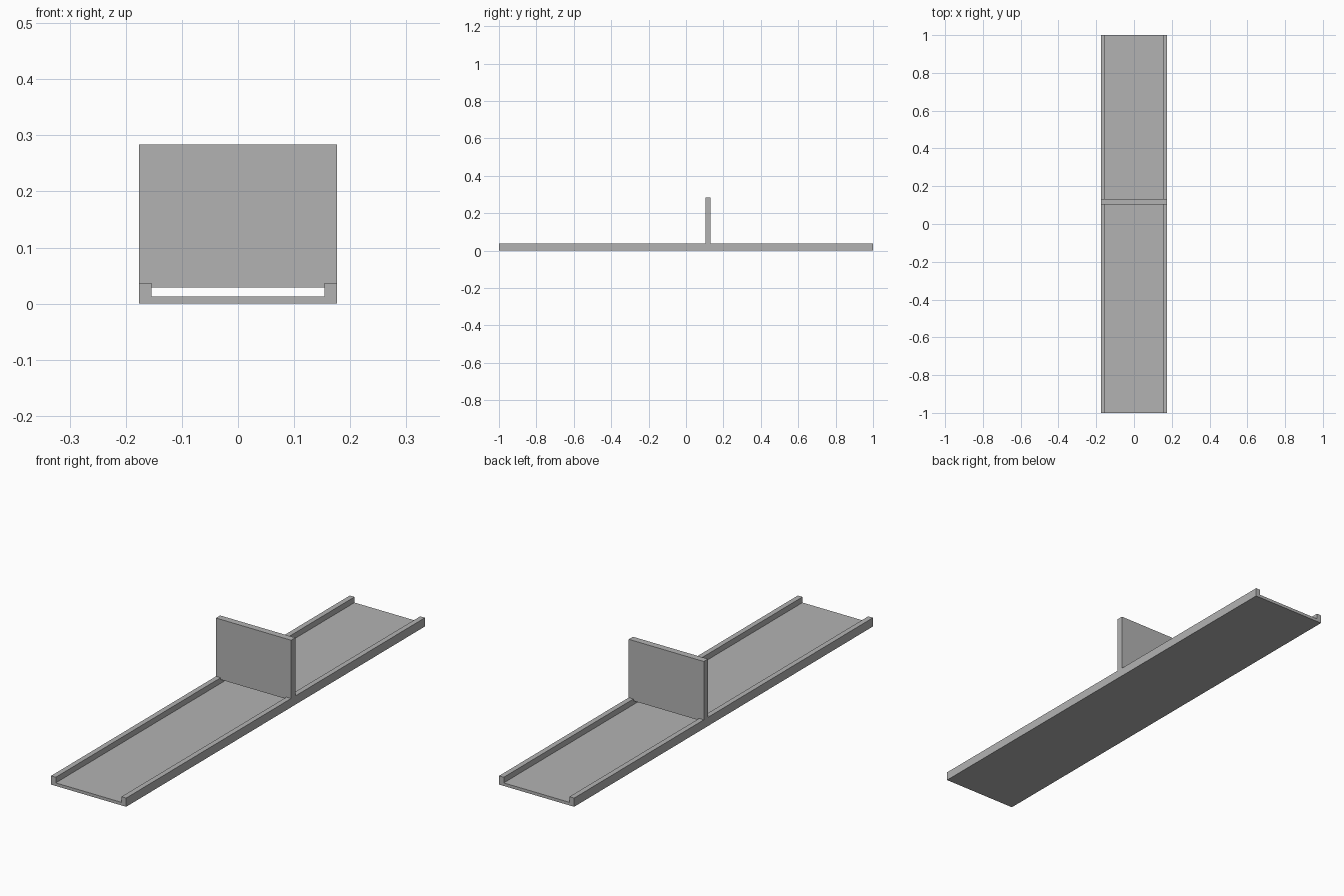
import bpy
import bmesh

if "Cube" in bpy.data.objects:
    bpy.data.objects.remove(bpy.data.objects["Cube"])

grey = bpy.data.materials.new("plain grey")
grey.diffuse_color = (0.45, 0.45, 0.45, 1.0)
grey.use_nodes = True
grey.node_tree.nodes["Principled BSDF"].inputs["Base Color"].default_value = grey.diffuse_color


def extrude_profile(name, right_half, y0, y1):
    """Mirror a right-half outline in (x, z) and extrude it along y."""
    outline = right_half + [(-x, z) for x, z in reversed(right_half)]
    bm = bmesh.new()
    face = bm.faces.new([bm.verts.new((x, y0, z)) for x, z in outline])
    result = bmesh.ops.extrude_face_region(bm, geom=[face])
    moved = [v for v in result["geom"] if isinstance(v, bmesh.types.BMVert)]
    bmesh.ops.translate(bm, verts=moved, vec=(0, y1 - y0, 0))
    bmesh.ops.recalc_face_normals(bm, faces=bm.faces)
    mesh = bpy.data.meshes.new(name)
    bm.to_mesh(mesh)
    bm.free()
    mesh.materials.append(grey)
    obj = bpy.data.objects.new(name, mesh)
    bpy.context.collection.objects.link(obj)
    return obj


OUTER, INNER = 0.176, 0.154
FLOOR, RAIL_TOP = 0.013, 0.037

# Long shallow channel: floor with a raised rail along each side
extrude_profile("channel_track",
                [(OUTER, 0), (OUTER, RAIL_TOP), (INNER, RAIL_TOP), (INNER, FLOOR)],
                -1.0, 1.0)

# Upright panel resting on the rails, its lower lip hanging between them
extrude_profile("upright_panel",
                [(INNER, 0.029), (INNER, RAIL_TOP), (OUTER, RAIL_TOP), (OUTER, 0.284)],
                0.104, 0.132)
